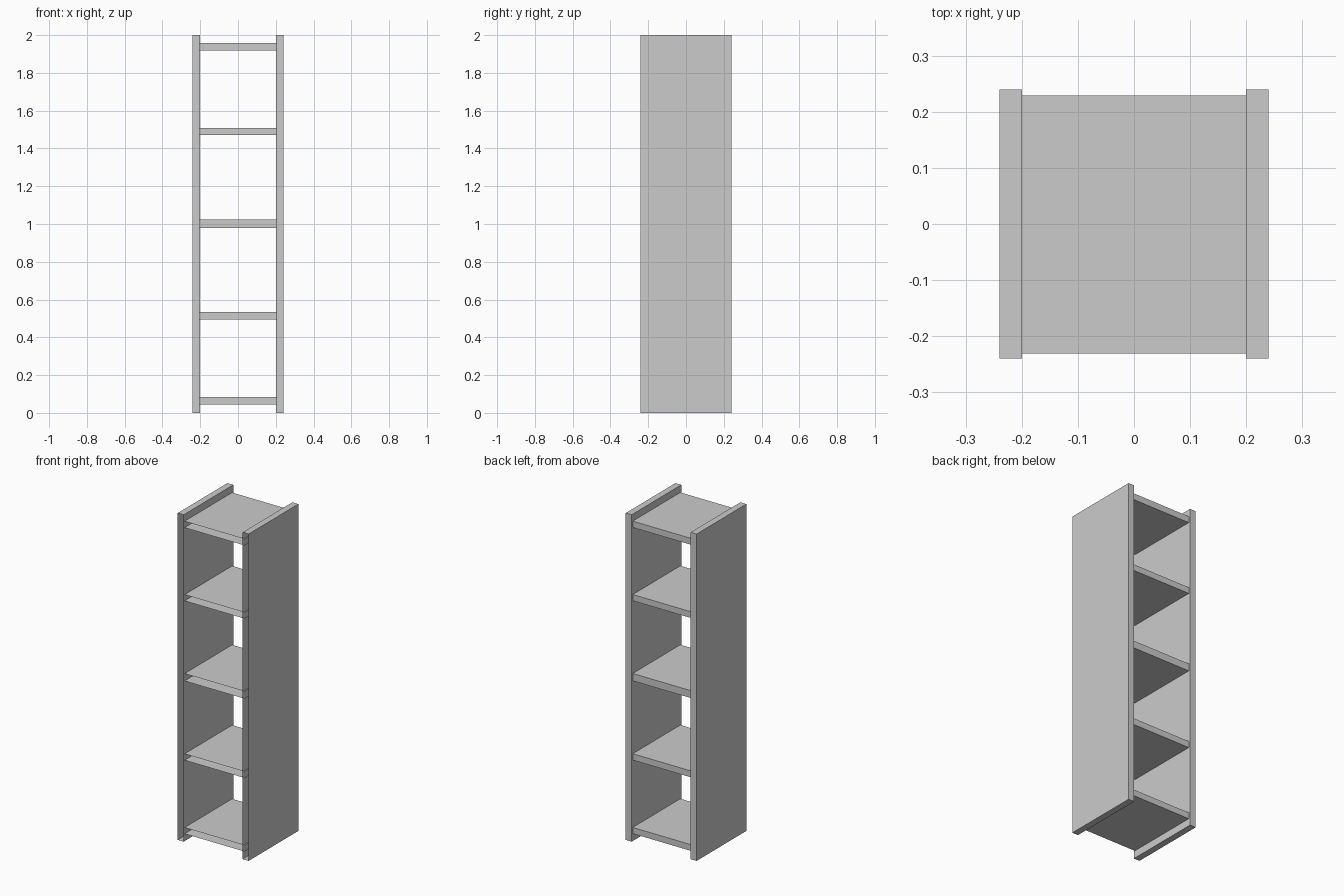
import bpy, bmesh

if "Cube" in bpy.data.objects:
    bpy.data.objects.remove(bpy.data.objects["Cube"])


def open_box(name, x0, x1, y0, y1, z0, z1):
    """Board with its front (-y) end left open."""
    bm = bmesh.new()
    bmesh.ops.create_cube(bm, size=1)
    for v in bm.verts:
        v.co.x = x1 if v.co.x > 0 else x0
        v.co.y = y1 if v.co.y > 0 else y0
        v.co.z = z1 if v.co.z > 0 else z0
    bm.normal_update()
    front = [f for f in bm.faces if f.normal.y < -0.5]
    bmesh.ops.delete(bm, geom=front, context='FACES_ONLY')
    mesh = bpy.data.meshes.new(name)
    bm.to_mesh(mesh)
    bm.free()
    obj = bpy.data.objects.new(name, mesh)
    bpy.context.collection.objects.link(obj)
    return obj


# Upright side panels
open_box("left_panel", -0.24, -0.20, -0.24, 0.24, 0, 2)
open_box("right_panel", 0.20, 0.24, -0.24, 0.24, 0, 2)

# Shelves, let slightly into the panels
shelf_heights = [(0.045, 0.083), (0.495, 0.534), (0.98, 1.025),
                 (1.47, 1.508), (1.918, 1.957)]
for i, (z0, z1) in enumerate(shelf_heights, 1):
    open_box(f"shelf_{i}", -0.206, 0.206, -0.231, 0.229, z0, z1)
